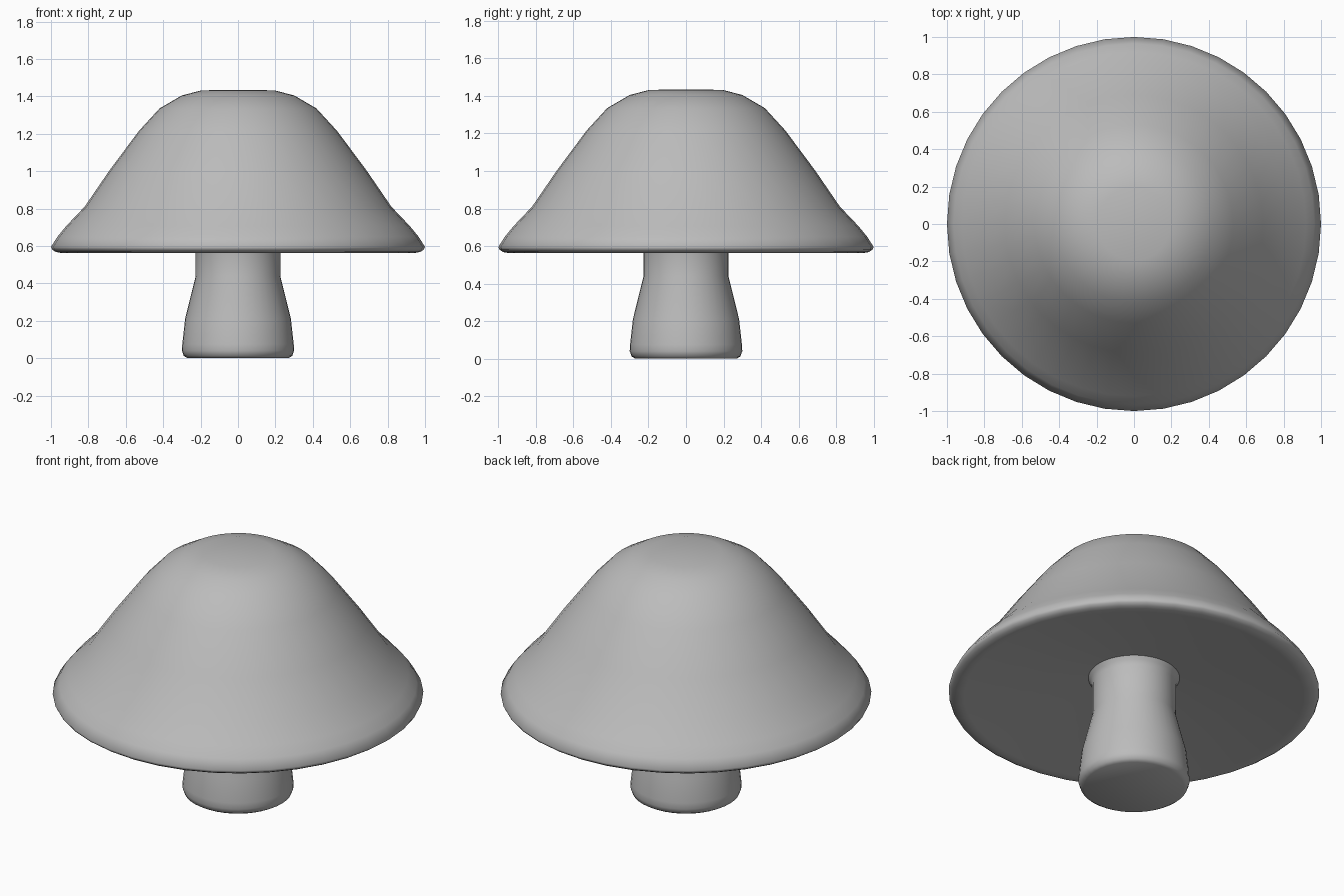
import bpy
import bmesh
from math import pi, radians

SIDES = 40

if "Cube" in bpy.data.objects:
    bpy.data.objects.remove(bpy.data.objects["Cube"], do_unlink=True)

grey = bpy.data.materials.new("plain grey")
grey.use_nodes = True
grey.diffuse_color = (0.5, 0.5, 0.5, 1)
grey.node_tree.nodes["Principled BSDF"].inputs["Base Color"].default_value = grey.diffuse_color


def lathe(name, profile, crease):
    """Turn an (r, z) profile around the vertical axis."""
    bm = bmesh.new()
    verts = [bm.verts.new((r, 0, z)) for r, z in profile]
    edges = [bm.edges.new(pair) for pair in zip(verts, verts[1:])]
    bmesh.ops.spin(bm, geom=verts + edges, cent=(0, 0, 0), axis=(0, 0, 1),
                   angle=2 * pi, steps=SIDES, use_merge=False)
    bmesh.ops.remove_doubles(bm, verts=bm.verts[:], dist=0.0005)
    bmesh.ops.recalc_face_normals(bm, faces=bm.faces[:])
    mesh = bpy.data.meshes.new(name)
    bm.to_mesh(mesh)
    bm.free()
    mesh.materials.append(grey)
    obj = bpy.data.objects.new(name, mesh)
    bpy.context.collection.objects.link(obj)
    bpy.ops.object.select_all(action='DESELECT')
    obj.select_set(True)
    bpy.context.view_layer.objects.active = obj
    bpy.ops.object.shade_smooth_by_angle(angle=radians(crease))
    return obj


# Bell-shaped cap with rounded rim and shallow hollow underside
lathe("mushroom_cap", [
    (0, 1.435), (0.195, 1.432), (0.3, 1.405), (0.42, 1.335), (0.53, 1.215),
    (0.69, 1.0), (0.82, 0.81), (0.92, 0.705), (0.965, 0.65), (1.0, 0.595),
    (0.993, 0.58), (0.975, 0.568), (0.94, 0.562), (0.915, 0.565),
    (0.25, 0.68), (0, 0.68)], 60)

# Stem with rounded foot, narrow neck and small flare under the cap
lathe("stem", [
    (0, 0), (0.27, 0), (0.29, 0.012), (0.3, 0.04), (0.298, 0.075),
    (0.283, 0.21), (0.226, 0.44), (0.226, 0.635), (0.234, 0.66),
    (0.25, 0.685), (0, 0.69)], 50)
